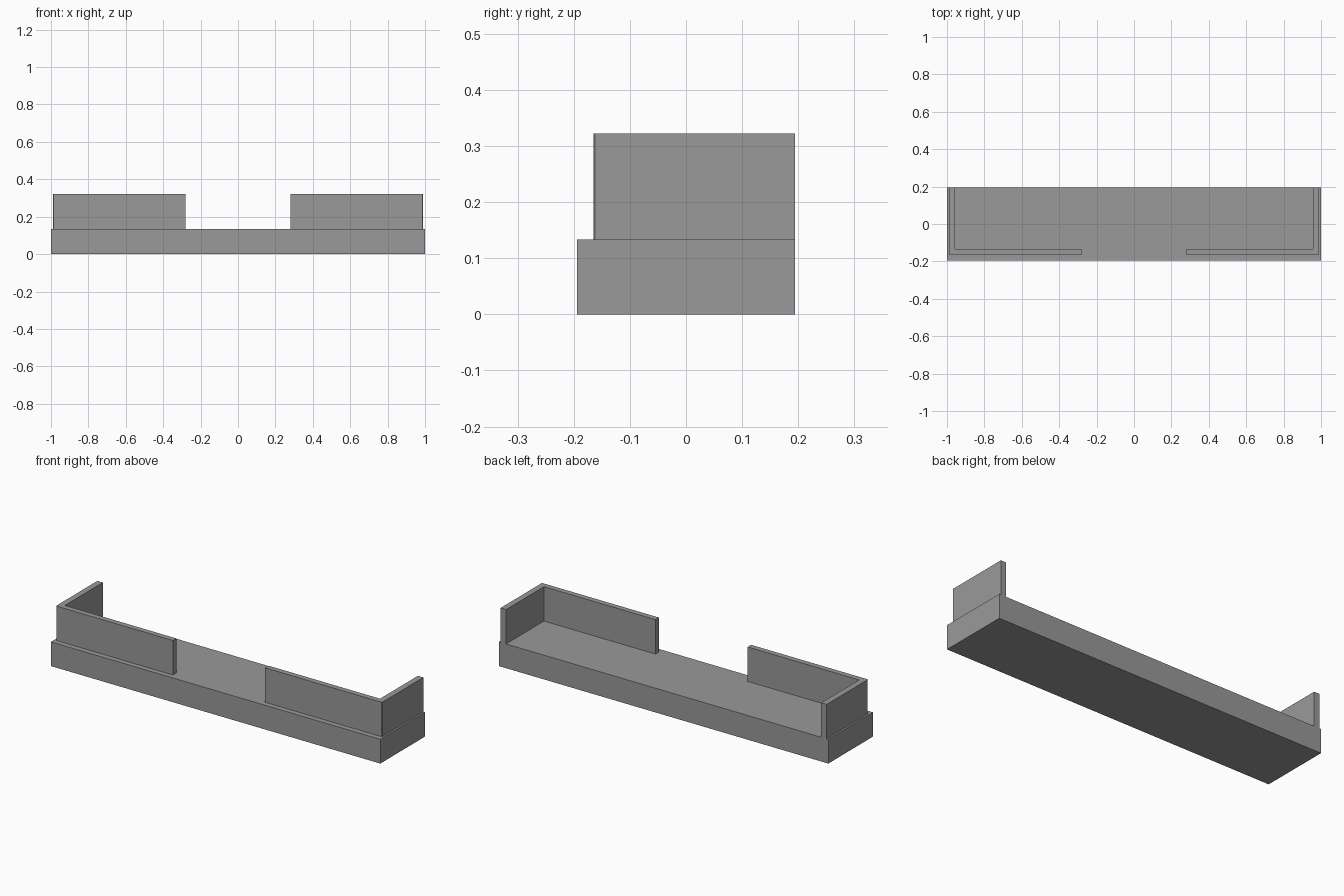
import bpy
import bmesh

cube = bpy.data.objects.get("Cube")
if cube:
    bpy.data.objects.remove(cube, do_unlink=True)

grey = bpy.data.materials.new("concrete_grey")
grey.use_nodes = True
colour = (0.32, 0.32, 0.32, 1)
grey.diffuse_color = colour
grey.node_tree.nodes["Principled BSDF"].inputs["Base Color"].default_value = colour

BASE_TOP, WALL_TOP = 0.133, 0.322
BACK = 0.194


def extrude_outline(name, outline, bottom, top):
    """Raise a flat outline into a solid prism."""
    bm = bmesh.new()
    face = bm.faces.new([bm.verts.new((x, y, bottom)) for x, y in outline])
    raised = bmesh.ops.extrude_face_region(bm, geom=[face])["geom"]
    verts = [v for v in raised if isinstance(v, bmesh.types.BMVert)]
    bmesh.ops.translate(bm, verts=verts, vec=(0, 0, top - bottom))
    bmesh.ops.recalc_face_normals(bm, faces=bm.faces)
    mesh = bpy.data.meshes.new(name)
    bm.to_mesh(mesh)
    bm.free()
    mesh.materials.append(grey)
    obj = bpy.data.objects.new(name, mesh)
    bpy.context.collection.objects.link(obj)
    return obj


# Long rectangular base slab
extrude_outline("base_slab", [(-1, -BACK), (1, -BACK), (1, BACK), (-1, BACK)], 0, BASE_TOP)

# L-shaped parapets, leaving a gap in the middle of the front
parapet = [(0.28, -0.165), (0.987, -0.165), (0.99, -0.162), (0.99, BACK),
           (0.957, BACK), (0.957, -0.135), (0.28, -0.135)]
for name, side in (("left_parapet", 1), ("right_parapet", -1)):
    extrude_outline(name, [(side * x, y) for x, y in parapet], BASE_TOP, WALL_TOP)
